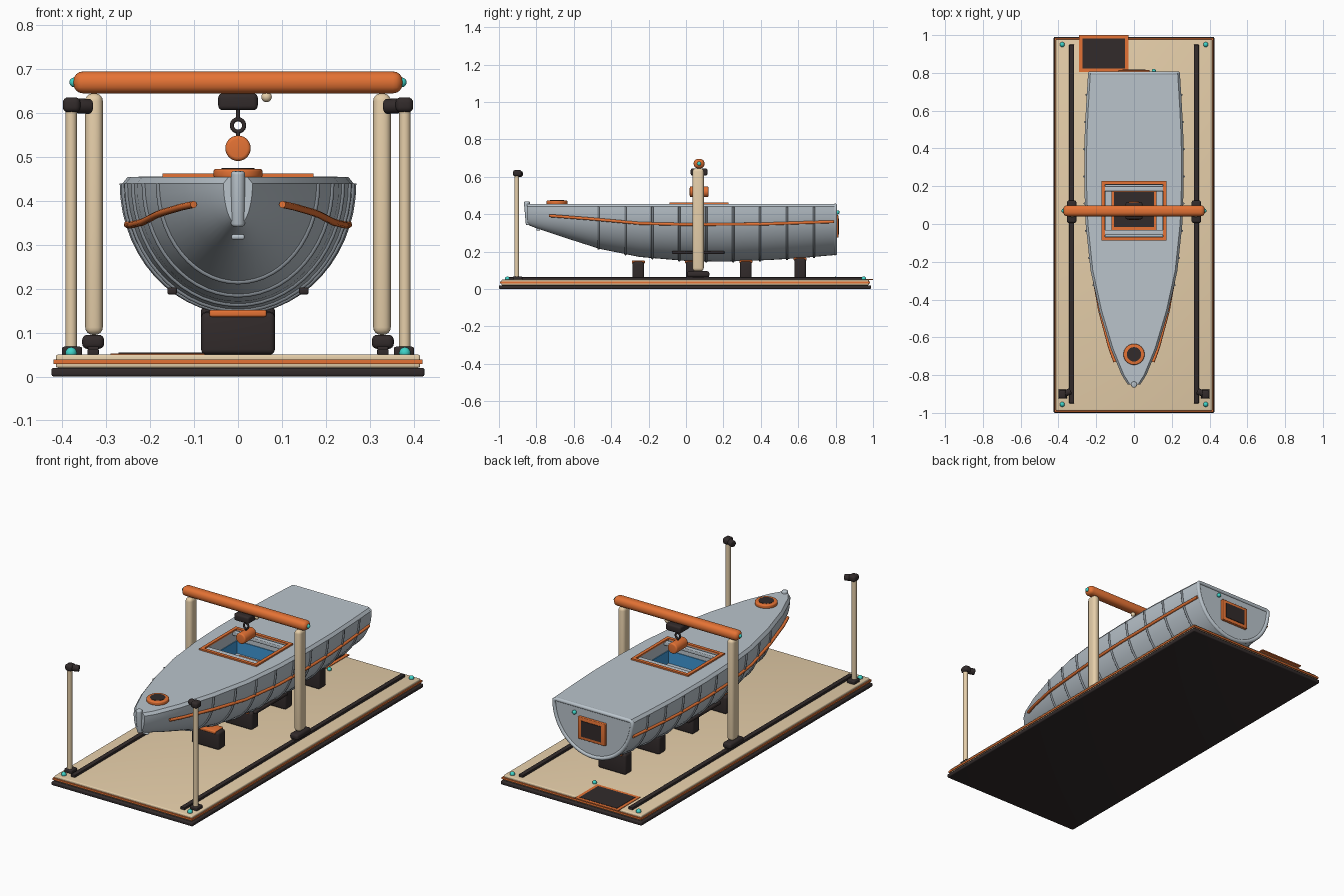
import bpy, bmesh, math
from mathutils import Vector

cube = bpy.data.objects.get("Cube")
if cube:
    bpy.data.objects.remove(cube, do_unlink=True)


def material(name, *rgb):
    m = bpy.data.materials.new(name)
    m.use_nodes = True
    m.diffuse_color = (*rgb, 1)
    m.node_tree.nodes["Principled BSDF"].inputs["Base Color"].default_value = (*rgb, 1)
    return m


ORANGE = material("orange", .78, .17, .035)
BEIGE = material("beige", .79, .62, .4)
BLACK = material("charcoal", .032, .024, .024)
HULL = material("hull grey", .49, .55, .6)
RIB = material("rib grey", .25, .28, .31)
CYAN = material("cyan", .05, .65, .58)
BLUE = material("cabin blue", .05, .31, .66)


def finish(name, bm, mat, smooth=True):
    me = bpy.data.meshes.new(name)
    bmesh.ops.recalc_face_normals(bm, faces=bm.faces)
    bm.to_mesh(me)
    bm.free()
    ob = bpy.data.objects.new(name, me)
    bpy.context.collection.objects.link(ob)
    me.materials.append(mat)
    if smooth:
        bpy.ops.object.select_all(action='DESELECT')
        bpy.context.view_layer.objects.active = ob
        ob.select_set(True)
        bpy.ops.object.shade_smooth_by_angle(angle=math.radians(35))
    return ob


def box(name, loc, size, mat, bevel=0):
    bm = bmesh.new()
    bmesh.ops.create_cube(bm, size=1)
    for v in bm.verts:
        v.co = Vector(loc) + v.co * Vector(size)
    if bevel:
        bmesh.ops.bevel(bm, geom=bm.edges[:], offset=bevel, segments=4, profile=.5, affect='EDGES')
    return finish(name, bm, mat, bool(bevel))


def rod(name, a, b, r, mat, bevel=0):
    a, b = Vector(a), Vector(b)
    bm = bmesh.new()
    bmesh.ops.create_cone(bm, cap_ends=True, segments=32, radius1=r, radius2=r, depth=(b - a).length)
    if bevel:
        rims = [e for e in bm.edges if abs(e.verts[0].co.z - e.verts[1].co.z) < 1e-5]
        bmesh.ops.bevel(bm, geom=rims, offset=bevel, segments=4, profile=.5, affect='EDGES')
    turn = (b - a).to_track_quat('Z', 'Y')
    for v in bm.verts:
        v.co = turn @ v.co + (a + b) / 2
    return finish(name, bm, mat)


def ball(name, loc, r, mat):
    bm = bmesh.new()
    bmesh.ops.create_uvsphere(bm, u_segments=20, v_segments=12, radius=r)
    bmesh.ops.translate(bm, verts=bm.verts, vec=loc)
    return finish(name, bm, mat)


def tube(name, pts, r, mat, closed=False):
    cu = bpy.data.curves.new(name, 'CURVE')
    cu.dimensions = '3D'
    cu.bevel_depth = r
    cu.bevel_resolution = 3
    cu.use_fill_caps = True
    sp = cu.splines.new('POLY')
    sp.points.add(len(pts) - 1)
    for p, co in zip(sp.points, pts):
        p.co = (*co, 1)
    sp.use_cyclic_u = closed
    cu.materials.append(mat)
    ob = bpy.data.objects.new(name, cu)
    bpy.context.collection.objects.link(ob)


def frame(name, x, y, w, d, z, t, h, mat):
    """Flat rectangular frame with outer size w by d and bar width t."""
    for s, side in ((-1, "right"), (1, "left")):
        box(f"{name}_{side}", (x + s * (w - t) / 2, y, z), (t, d, h), mat)
    for s, side in ((-1, "front"), (1, "back")):
        box(f"{name}_{side}", (x, y + s * (d - t) / 2, z), (w - 2 * t, t, h), mat)


# Platform
box("platform_foot", (0, -.005, .01), (.85, 1.99, .02), BLACK, .006)
box("platform_slab", (0, -.005, .035), (.83, 1.965, .03), BEIGE, .005)
box("platform_trim", (0, -.005, .034), (.84, 1.98, .01), ORANGE)
box("floor_hatch_frame", (-.16, .903, .05), (.26, .194, .006), ORANGE)
box("floor_hatch_panel", (-.16, .903, .052), (.225, .16, .005), BLACK)
ball("floor_hatch_light", (-.01, .8, .055), .011, CYAN)

# Hull shape: y, half width, keel height
STATIONS = [(-.85, .033, .345), (-.8, .065, .325), (-.66, .123, .278), (-.46, .183, .214),
            (-.246, .23, .171), (0, .256, .15), (.2, .263, .146), (.45, .262, .155),
            (.62, .254, .166), (.8, .243, .182)]
SHEER, TOP = .44, .455


def lerp(table, y):
    for a, b in zip(table, table[1:]):
        if y <= b[0]:
            f = (y - a[0]) / (b[0] - a[0])
            return [p + (q - p) * f for p, q in zip(a[1:], b[1:])]
    return list(table[-1][1:])


def section(y, grow=0, n=28):
    w, k = lerp(STATIONS, y)
    arc = [math.pi * i / n for i in range(n + 1)]
    return [Vector(((w + grow) * math.cos(t), y, SHEER - (SHEER - k + grow) * math.sin(t))) for t in arc]


def loop(y, grow=0):
    w = lerp(STATIONS, y)[0] - .012 + grow
    return [Vector((w, y, TOP + grow))] + section(y, grow) + [Vector((-w, y, TOP + grow))]


bm = bmesh.new()
rings = [[bm.verts.new(p) for p in loop(s[0])] for s in STATIONS]
for a, b in zip(rings, rings[1:]):
    for i in range(len(a)):
        j = (i + 1) % len(a)
        bm.faces.new((a[i], a[j], b[j], b[i]))
bm.faces.new(rings[0])
bm.faces.new(rings[-1])
hull = finish("hull", bm, HULL)

# Cabin well cut into the deck
CY = .07
cutter = box("well_cutter", (0, CY, .43), (.31, .28, .2), HULL)
cutter.hide_render = True
mod = hull.modifiers.new("well", 'BOOLEAN')
mod.object = cutter
mod.solver = 'EXACT'
bpy.context.view_layer.objects.active = hull
bpy.ops.object.modifier_apply(modifier=mod.name)
bpy.data.objects.remove(cutter, do_unlink=True)

frame("well_wall", 0, CY, .31, .28, .364, .004, .068, BLUE)
frame("well_floor_rim", 0, .077, .24, .215, .334, .015, .008, ORANGE)
box("well_floor", (0, .077, .333), (.215, .19, .006), BLACK)
frame("deck_hatch_frame", 0, CY, .345, .315, .459, .018, .008, ORANGE)
for y, side in ((-.045, "front"), (.187, "back")):
    box(f"well_beam_{side}", (0, y, .448), (.31, .028, .018), HULL, .004)

# Ribs, transom rim and stem
for i in range(9):
    tube(f"hull_rib_{i + 1}", section(-.468 + .144 * i, .001), .006, RIB)
tube("transom_rim", loop(.797, -.009), .011, HULL, True)
rod("stem", (0, -.84, .342), (0, -.851, .468), .016, HULL, .007)
box("bow_eye", (0, -.79, .318), (.03, .02, .012), HULL, .005)

# Rubbing strakes (y, height, stand-off) and bilge fins on each side
STRAKE = [(-.73, .392, .013), (-.5, .374, .008), (-.25, .351, .003), (0, .345, .003),
          (.4, .347, .003), (.79, .36, .003)]
for s, side in ((1, "left"), (-1, "right")):
    path = []
    for i in range(39):
        y = -.73 + .04 * i
        w, k = lerp(STATIONS, y)
        z, off = lerp(STRAKE, y)
        path.append((s * (off + w * math.sqrt(1 - ((SHEER - z) / (SHEER - k)) ** 2)), y, z))
    tube(f"rubbing_strake_{side}", path, .008, ORANGE)
    box(f"bilge_fin_{side}", (s * .15, .065, .195), (.022, .28, .016), BLACK, .005)

# Round bow hatch
rod("bow_hatch_ring", (0, -.69, .452), (0, -.69, .473), .056, ORANGE, .006)
rod("bow_hatch_lid", (0, -.69, .468), (0, -.69, .4745), .038, BLACK)

# Transom hatch
box("transom_hatch_frame", (0, .806, .335), (.165, .018, .12), ORANGE, .004)
box("transom_hatch_panel", (0, .814, .335), (.12, .008, .085), BLACK)
ball("transom_light", (.105, .81, .41), .011, CYAN)

# Keel blocks with pads
for i, (y, top) in enumerate(((-.255, .152), (.03, .152), (.32, .154), (.61, .168))):
    box(f"keel_block_{i + 1}", (0, y, top / 2 + .022), (.168, .062, top - .056), BLACK, .012)
    box(f"keel_pad_{i + 1}", (0, y, top - .008), (.13, .07, .016), ORANGE, .005)

# Rails, gantry legs and lamp posts on each side
for s, side in ((1, "left"), (-1, "right")):
    box(f"rail_{side}", (s * .33, 0, .056), (.026, 1.9, .014), BLACK, .003)
    box(f"carriage_{side}", (s * .33, .065, .079), (.05, .12, .032), BLACK, .012)
    for y in (.02, .11):
        rod(f"wheel_{side}", (s * .342, y, .064), (s * .318, y, .064), .014, BLACK)
    box(f"gantry_leg_{side}", (s * .328, .065, .37), (.04, .06, .55), BEIGE, .017)
    ball(f"gantry_light_{side}", (s * .373, .07, .67), .011, CYAN)
    box(f"lamp_foot_{side}", (s * .378, -.9, .058), (.046, .05, .02), BLACK, .005)
    rod(f"lamp_post_{side}", (s * .38, -.905, .05), (s * .38, -.905, .61), .013, BEIGE)
    box(f"lamp_head_{side}", (s * .379, -.902, .619), (.04, .046, .034), BLACK, .012)
    rod(f"lamp_barrel_{side}", (s * .37, -.9, .617), (s * .335, -.885, .615), .017, BLACK, .005)
    for y in (-.955, .95):
        ball(f"corner_light_{side}", (s * .38, y, .054), .013, CYAN)
box("gantry_beam", (0, .07, .67), (.75, .058, .05), ORANGE, .022)

# Hoist
box("hoist_trolley", (0, .07, .626), (.09, .09, .038), BLACK, .01)
ball("hoist_knob", (.065, .07, .637), .012, BEIGE)
rod("hoist_cable", (0, .07, .587), (0, .07, .61), .005, BLACK)
ring = [(.014 * math.cos(a), .07, .572 + .014 * math.sin(a))
        for a in (math.tau * i / 24 for i in range(24))]
tube("hoist_ring", ring, .005, BLACK, True)
rod("hoist_hook", (0, .07, .54), (0, .07, .558), .005, BLACK)
rod("hoist_weight", (0, .02, .52), (0, .12, .52), .029, ORANGE, .008)
